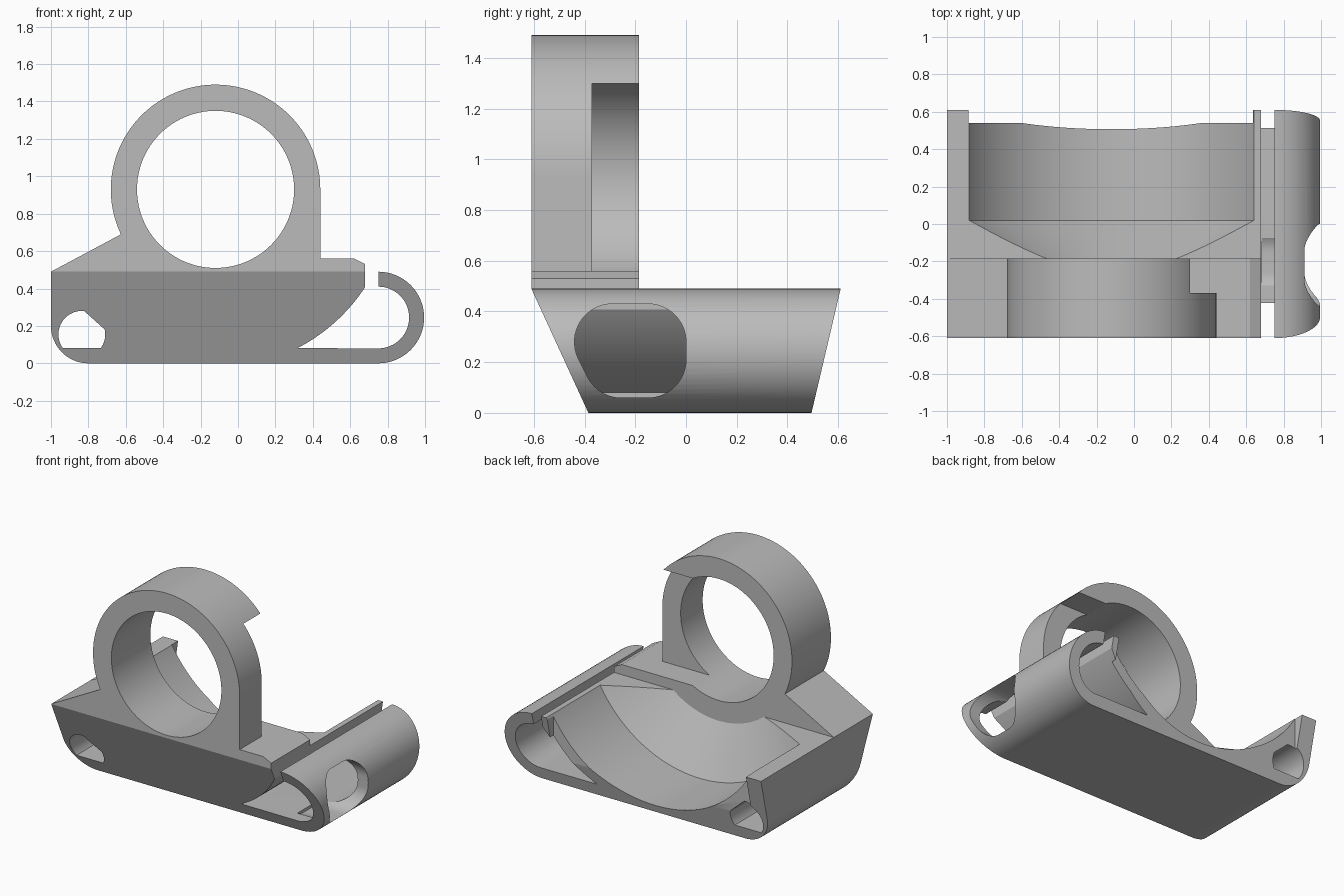
import bpy, bmesh
from math import sin, cos, radians, hypot

if "Cube" in bpy.data.objects:
    bpy.data.objects.remove(bpy.data.objects["Cube"], do_unlink=True)

grey = bpy.data.materials.new("plain grey")
grey.use_nodes = True
grey.diffuse_color = (0.5, 0.5, 0.5, 1)
grey.node_tree.nodes["Principled BSDF"].inputs["Base Color"].default_value = (0.5, 0.5, 0.5, 1)

CX, CZ = -0.12, 0.93      # shared axis of ring and trough
TOP = 0.49                # top of the base


def arc(cx, cz, r, start, end, n=32):
    angles = [radians(start + (end - start) * i / n) for i in range(n + 1)]
    return [(cx + r * cos(a), cz + r * sin(a)) for a in angles]


def loft(name, rings):
    """Skin a list of matching closed loops and cap both ends."""
    bm = bmesh.new()
    loops = [[bm.verts.new(p) for p in ring] for ring in rings]
    for a, b in zip(loops, loops[1:]):
        for i in range(len(a)):
            j = (i + 1) % len(a)
            bm.faces.new((a[i], a[j], b[j], b[i]))
    bm.faces.new(loops[0])
    bm.faces.new(loops[-1])
    bmesh.ops.recalc_face_normals(bm, faces=bm.faces[:])
    mesh = bpy.data.meshes.new(name)
    bm.to_mesh(mesh)
    bm.free()
    obj = bpy.data.objects.new(name, mesh)
    bpy.context.collection.objects.link(obj)
    mesh.materials.append(grey)
    return obj


def prism_y(name, pts, front, back):
    """Extrude an xz profile along y; the ends may depend on height."""
    return loft(name, [[(x, end(z), z) for x, z in pts] for end in (front, back)])


def box(name, x, y, z):
    pts = [(x[0], z[0]), (x[1], z[0]), (x[1], z[1]), (x[0], z[1])]
    return prism_y(name, pts, lambda h: y[0], lambda h: y[1])


def turned(name, profile):
    """Solid of revolution about the shared axis from (radius, y) pairs."""
    return loft(name, [[(x, y, z) for x, z in arc(CX, CZ, r, 0, 360, 128)[:-1]]
                       for r, y in profile])


def cut(obj, cutter):
    mod = obj.modifiers.new("cut", 'BOOLEAN')
    mod.operation = 'DIFFERENCE'
    mod.solver = 'EXACT'
    mod.object = cutter
    bpy.context.view_layer.objects.active = obj
    bpy.ops.object.modifier_apply(modifier=mod.name)
    bpy.data.objects.remove(cutter, do_unlink=True)


# Base with curled hook, ends leaning outward
base_profile = (
    arc(-0.8, 0.2, 0.2, 180, 270, 16)
    + arc(0.75, 0.245, 0.245, -90, 90)
    + arc(0.75, 0.245, 0.165, 90, -90)
    + arc(CX, CZ, 0.955, -62.7, -33.1)
    + [(0.68, TOP), (-1, TOP)])
base = prism_y("base_with_hook", base_profile,
               lambda z: -0.385 - 0.225 * z / TOP,
               lambda z: 0.495 + 0.115 * z / TOP)

# Round trough with a conical inner end
cut(base, turned("trough_cutter", [(0.56, -0.185), (0.88, 0.02), (0.88, 1)]))

# Step at the back between the side walls
cut(base, box("back_step_cutter", (-0.885, 0.635), (0.54, 1), (0.15, 1)))

# Long channel, trimmed by the floor and the trough wall
channel = [(x, z) for x, z in arc(-0.835, 0.155, 0.125, 0, 360, 120)[:-1]
           if z >= 0.079 and hypot(x - CX, z - CZ) >= 0.955]
cut(base, prism_y("channel_cutter", channel, lambda z: -1, lambda z: 1))

# Window through the hook
window = (arc(-0.15, 0.28, 0.15, 0, 90, 16) + arc(-0.29, 0.28, 0.15, 90, 205, 16)
          + arc(-0.255, 0.21, 0.15, 205, 270, 16) + arc(-0.15, 0.21, 0.15, 270, 360, 16))
cut(base, loft("window_cutter", [[(x, y, z) for y, z in window] for x in (0.685, 1.2)]))

# Ring and its mount on top of the base
mount_profile = arc(CX, CZ, 0.56, 0, 205.4, 80) + [
    (-1, TOP), (0.68, TOP), (0.68, 0.53), (0.62, 0.56), (0.44, 0.56)]
ring = prism_y("ring_mount", mount_profile, lambda z: -0.61, lambda z: -0.185)
cut(ring, turned("bore_cutter", [(0.42, -1), (0.42, 1)]))

# Side opening in the rear half of the ring
cut(ring, box("opening_cutter", (0, 1), (-0.37, 0), (0.56, 1.3)))

for obj in (base, ring):
    bpy.ops.object.select_all(action='DESELECT')
    obj.select_set(True)
    bpy.context.view_layer.objects.active = obj
    bpy.ops.object.shade_smooth_by_angle(angle=radians(25))
